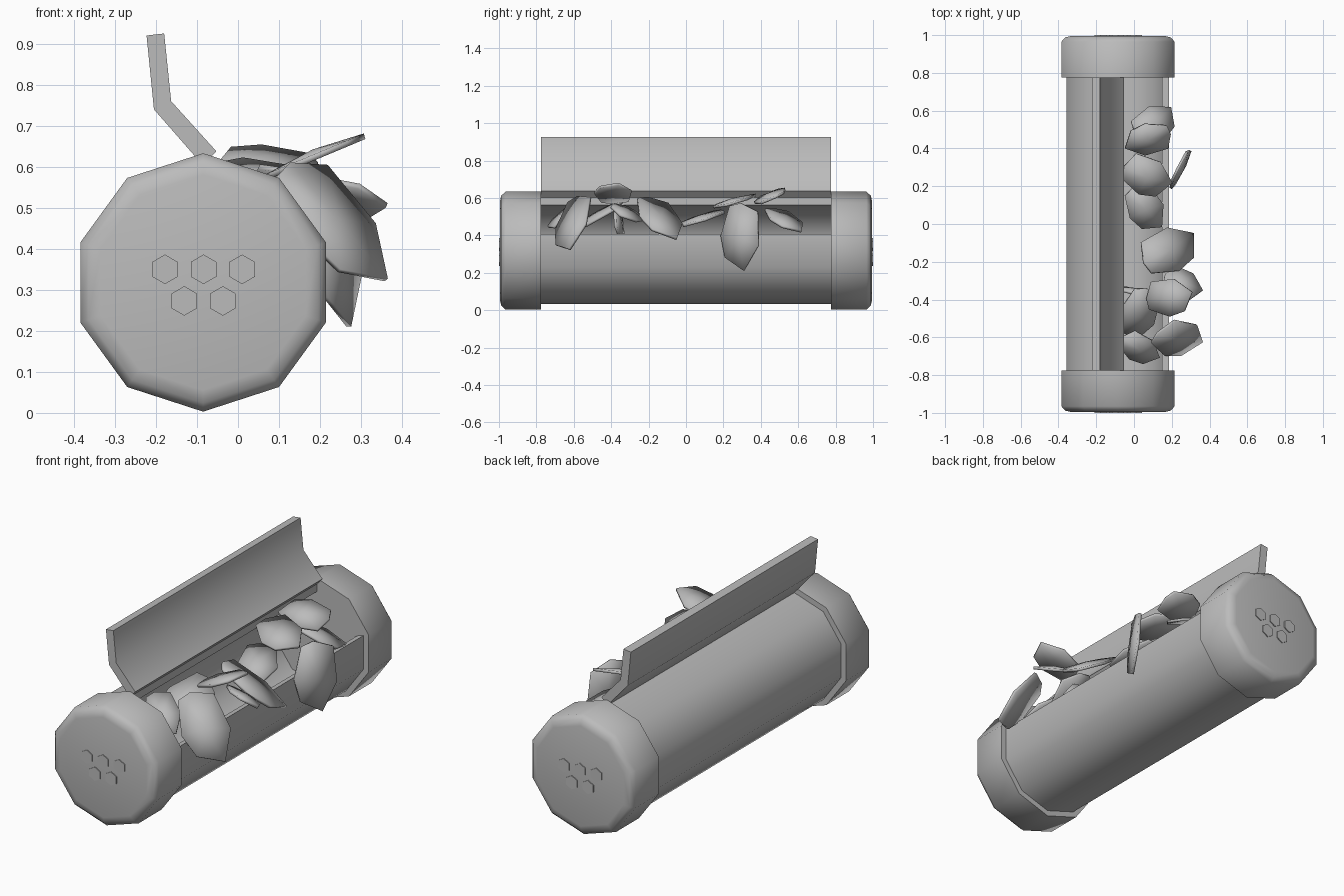
import bpy
import bmesh
from math import sin, cos, radians
from mathutils import Vector

cube = bpy.data.objects.get("Cube")
if cube:
    bpy.data.objects.remove(cube)

AXIS_X, AXIS_Z = -0.085, 0.318      # centre line of the tube
BODY_END = 0.775

grey = bpy.data.materials.new("plain_grey")
grey.use_nodes = True
grey.diffuse_color = (0.5, 0.5, 0.5, 1)
grey.node_tree.nodes["Principled BSDF"].inputs["Base Color"].default_value = (0.5, 0.5, 0.5, 1)

parts = []


def finish(name, bm):
    """Turn a bmesh into a named grey object."""
    bmesh.ops.recalc_face_normals(bm, faces=bm.faces)
    mesh = bpy.data.meshes.new(name)
    bm.to_mesh(mesh)
    bm.free()
    mesh.materials.append(grey)
    obj = bpy.data.objects.new(name, mesh)
    bpy.context.collection.objects.link(obj)
    parts.append(obj)
    return obj


def loft(name, rings):
    """Join closed rings of points and close both ends."""
    bm = bmesh.new()
    loops = [[bm.verts.new(p) for p in ring] for ring in rings]
    for a, b in zip(loops, loops[1:]):
        for i in range(len(a)):
            j = (i + 1) % len(a)
            bm.faces.new((a[i], a[j], b[j], b[i]))
    bm.faces.new(loops[0])
    bm.faces.new(loops[-1])
    return finish(name, bm)


def prism(name, outline, y0, y1):
    return loft(name, [[(x, y, z) for x, z in outline] for y in (y0, y1)])


def tube_point(radius, step, sides=10, cx=AXIS_X, cz=AXIS_Z):
    """Corner of a polygon whose first corner is at the top."""
    a = radians(360 / sides * step)
    return cx + radius * sin(a), cz + radius * cos(a)


# Ten-sided tube with two facets left open at the upper right
outer = [tube_point(0.285, k) for k in range(2, 11)]
inner = [tube_point(0.245, k) for k in range(10, 1, -1)]
prism("tube_body", outer + inner, -BODY_END - 0.005, BODY_END + 0.005)

# Opened two-facet lid
prism("open_lid",
      [(-0.085, 0.603), (-0.205, 0.74), (-0.223, 0.92),
       (-0.18, 0.925), (-0.163, 0.76), (-0.053, 0.638)],
      -BODY_END, BODY_END)

# End caps with rounded rims and raised hexagon studs
cap_profile = [(0.315, BODY_END), (0.315, 0.965), (0.294, 0.988), (0.263, 0.995)]
studs = [(-0.178, 0.35), (-0.084, 0.35), (0.01, 0.35), (-0.131, 0.273), (-0.037, 0.273)]
for side, label in ((-1, "front"), (1, "back")):
    rings = []
    for radius, y in cap_profile:
        corners = [tube_point(radius, k) for k in range(10)]
        rings.append([(x, side * y, z) for x, z in corners])
    loft(label + "_cap", rings)
    for n, (x, z) in enumerate(studs):
        hexagon = [tube_point(0.036, k, 6, x, z) for k in range(6)]
        prism(f"{label}_stud_{n + 1}", hexagon, side * 0.99, side)

# Broken flakes spilling from the opening
flake_outline = [(1, 0.1), (0.55, -0.85), (-0.1, -1), (-0.95, -0.45),
                 (-1, 0.15), (-0.7, 1), (0.3, 0.95)]


def flake(name, centre, tip, facing, width=0.62):
    """Thin domed plate: tip is the half length vector, facing its outward side."""
    centre, tip, facing = Vector(centre), Vector(tip), Vector(facing)
    across = facing.cross(tip).normalized() * tip.length * width
    normal = tip.cross(across).normalized()
    bm = bmesh.new()
    rim = [bm.verts.new(centre + tip * a + across * b) for a, b in flake_outline]
    middle = bm.verts.new(centre + normal * 0.012)
    for a, b in zip(rim, rim[1:] + rim[:1]):
        bm.faces.new((middle, a, b))
    obj = finish(name, bm)
    solid = obj.modifiers.new("thickness", "SOLIDIFY")
    solid.thickness = 0.014
    solid.offset = 0


flakes = [
    ("front_hanging", (0.235, -0.61, 0.46), (0.12, -0.02, -0.14), (0.8, -1, 0.8)),
    ("rear_hanging", (0.245, 0.29, 0.39), (0.02, 0.01, -0.18), (2, -1, 0.15)),
    ("raised", (0.19, -0.39, 0.625), (0.12, 0.02, 0.05), (-0.4, 0, 1), 0.75),
    ("outer", (0.26, -0.32, 0.52), (0.1, -0.04, -0.01), (0.1, 0.6, 1), 0.8),
    ("middle_sloping", (0.19, -0.14, 0.49), (0.13, 0.08, -0.11), (0.6, 0.35, 1)),
    ("front_inner", (0.03, -0.66, 0.5), (0.1, -0.05, -0.06), (0.3, -0.6, 0.8)),
    ("front_flat", (0.02, -0.48, 0.5), (-0.03, -0.14, -0.08), (0.2, -0.5, 1)),
    ("upright", (0.02, -0.36, 0.46), (0.12, -0.02, 0), (0.1, 1, 0.15)),
    ("rear_top", (0.07, 0.45, 0.61), (-0.12, -0.04, 0), (0, -0.5, 1), 0.7),
    ("rear_inner", (0.11, 0.53, 0.48), (0.09, 0.08, -0.06), (0.6, 0.5, 1), 0.7),
    ("rear_flat", (0.07, 0.25, 0.58), (0.13, -0.04, -0.02), (0.2, -0.3, 1), 0.75),
    ("centre_inner", (0.06, 0.08, 0.49), (0.08, -0.1, -0.04), (0.4, -0.6, 1), 0.7),
]
for name, *shape in flakes:
    flake(name + "_flake", *shape)

# Soft facets with crisp edges
bpy.ops.object.select_all(action="DESELECT")
for obj in parts:
    obj.select_set(True)
bpy.context.view_layer.objects.active = parts[0]
bpy.ops.object.shade_smooth_by_angle(angle=radians(45))
